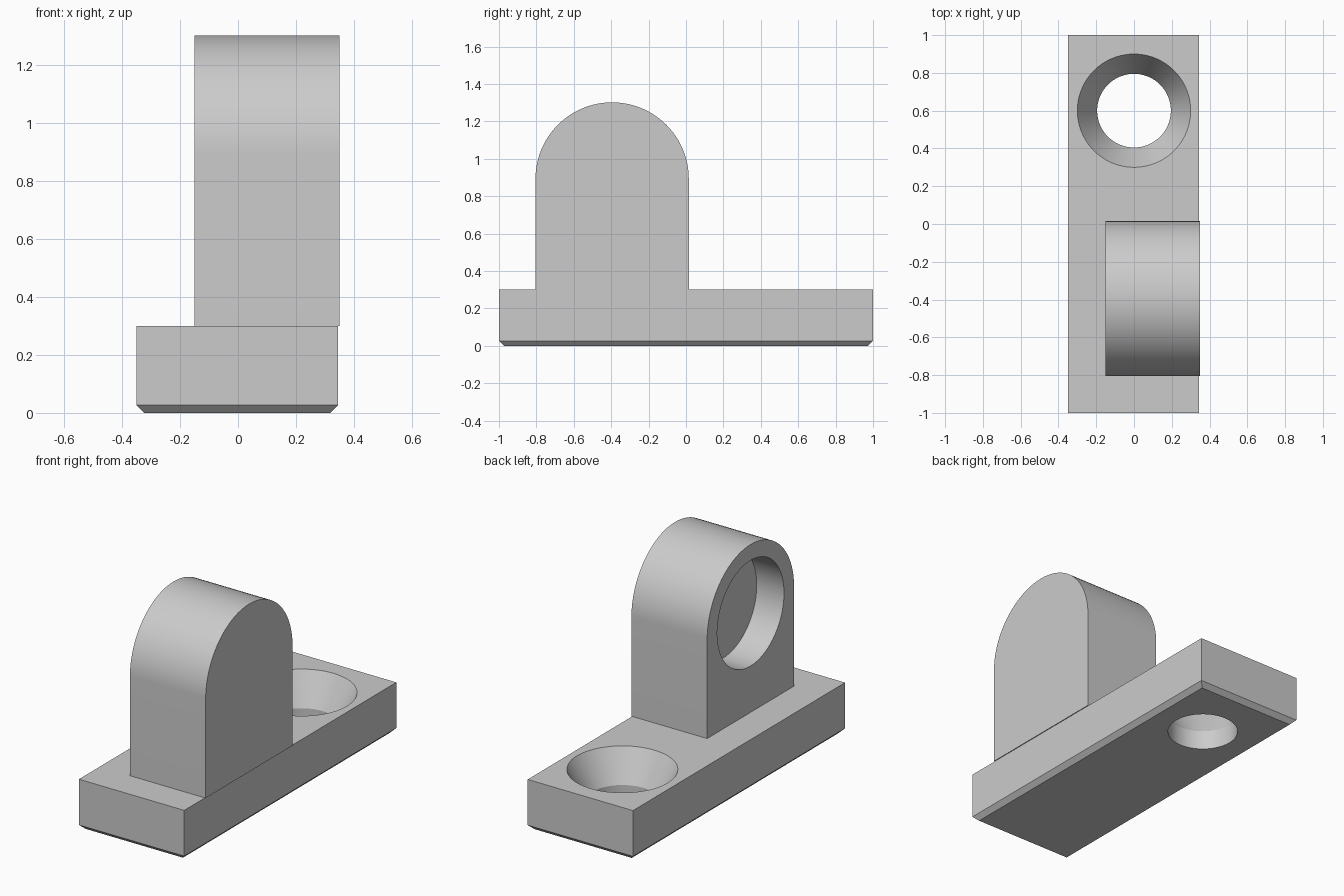
import bpy, bmesh, math
from mathutils import Matrix

cube = bpy.data.objects.get("Cube")
if cube:
    bpy.data.objects.remove(cube, do_unlink=True)

grey = bpy.data.materials.new("plain_grey")
grey.use_nodes = True
colour = (0.6, 0.6, 0.6, 1)
grey.diffuse_color = colour
grey.node_tree.nodes["Principled BSDF"].inputs["Base Color"].default_value = colour


def make_object(name, bm):
    bmesh.ops.recalc_face_normals(bm, faces=bm.faces)
    mesh = bpy.data.meshes.new(name)
    bm.to_mesh(mesh)
    bm.free()
    mesh.materials.append(grey)
    obj = bpy.data.objects.new(name, mesh)
    bpy.context.collection.objects.link(obj)
    return obj


def cylinder(bm, r1, r2, depth, matrix):
    bmesh.ops.create_cone(bm, cap_ends=True, segments=96, radius1=r1,
                          radius2=r2, depth=depth, matrix=matrix)


def cut(obj, cutter):
    mod = obj.modifiers.new("cut", 'BOOLEAN')
    mod.operation, mod.solver, mod.object = 'DIFFERENCE', 'EXACT', cutter
    bpy.ops.object.select_all(action='DESELECT')
    bpy.context.view_layer.objects.active = obj
    obj.select_set(True)
    bpy.ops.object.modifier_apply(modifier=mod.name)
    bpy.data.objects.remove(cutter, do_unlink=True)
    bpy.ops.object.shade_smooth_by_angle(angle=math.radians(25))


# Base plate with chamfered lower rim
HEIGHT = 0.3
bm = bmesh.new()
bmesh.ops.create_cube(bm, size=1, matrix=Matrix.Translation((-0.0025, 0, HEIGHT / 2))
                      @ Matrix.Diagonal((0.695, 2, HEIGHT, 1)))
rim = [e for e in bm.edges if all(v.co.z < 0.01 for v in e.verts)]
bmesh.ops.bevel(bm, geom=rim, offset=0.027, segments=1, affect='EDGES')
base = make_object("base_plate", bm)

# Countersunk screw hole: a lathed cutter
bm = bmesh.new()
profile = [(0, -0.1), (0.195, -0.1), (0.195, 0.115), (0.3, HEIGHT), (0.3, 0.4), (0, 0.4)]
verts = [bm.verts.new((r, 0, z)) for r, z in profile]
edges = [bm.edges.new(pair) for pair in zip(verts, verts[1:])]
bmesh.ops.spin(bm, geom=verts + edges, axis=(0, 0, 1), cent=(0, 0, 0),
               angle=math.tau, steps=96)
bmesh.ops.remove_doubles(bm, verts=bm.verts, dist=0.0001)
bmesh.ops.translate(bm, verts=bm.verts, vec=(0, 0.6, 0))
cut(base, make_object("screw_hole_cutter", bm))

# Round-topped upright, extruded across x
CY, CZ, R = -0.395, 0.892, 0.41
X0, X1 = -0.15, 0.35
outline = [(CY - R, HEIGHT), (CY + R, HEIGHT)]
outline += [(CY + R * math.cos(math.pi * i / 48), CZ + R * math.sin(math.pi * i / 48))
            for i in range(49)]
bm = bmesh.new()
face = bm.faces.new([bm.verts.new((X0, y, z)) for y, z in outline])
grown = bmesh.ops.extrude_face_region(bm, geom=[face])["geom"]
bmesh.ops.translate(bm, vec=(X1 - X0, 0, 0),
                    verts=[g for g in grown if isinstance(g, bmesh.types.BMVert)])
upright = make_object("upright", bm)

# Blind round socket in the right side
DEPTH = 0.18
bm = bmesh.new()
cylinder(bm, 0.315, 0.315, 2 * DEPTH,
         Matrix.Translation((X0, CY, CZ)) @ Matrix.Rotation(math.pi / 2, 4, 'Y'))
cut(upright, make_object("socket_cutter", bm))
